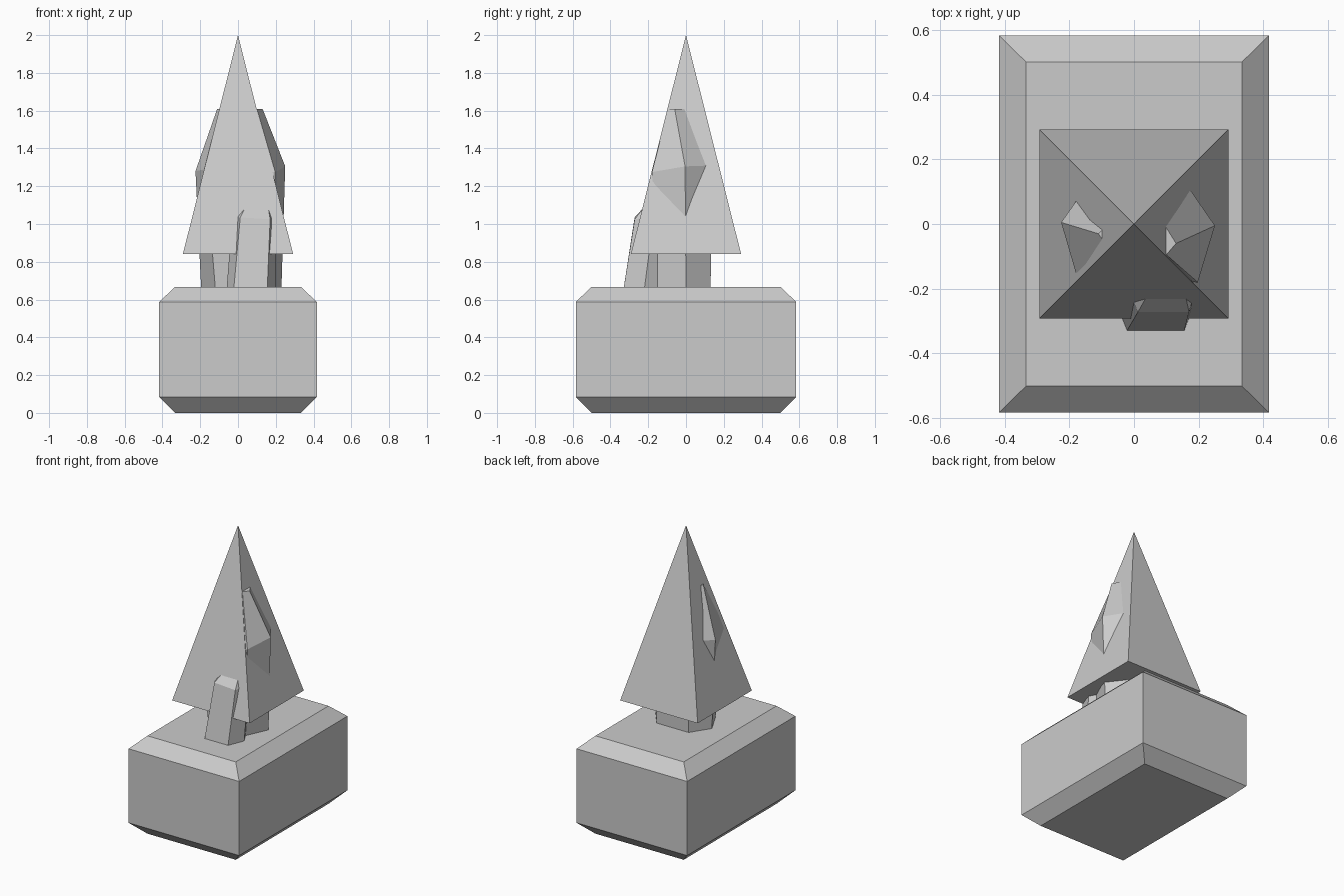
import bpy, bmesh

if "Cube" in bpy.data.objects:
    bpy.data.objects.remove(bpy.data.objects["Cube"])


def loft(name, rings):
    """Closed flat-faced solid skinned through matching rings of points."""
    bm = bmesh.new()
    loops = [[bm.verts.new(p) for p in ring] for ring in rings]
    n = len(loops[0])
    for a, b in zip(loops, loops[1:]):
        for i in range(n):
            j = (i + 1) % n
            bm.faces.new((a[i], a[j], b[j], b[i]))
    bm.faces.new(loops[0][::-1])
    bm.faces.new(loops[-1])
    bmesh.ops.recalc_face_normals(bm, faces=bm.faces)
    mesh = bpy.data.meshes.new(name)
    bm.to_mesh(mesh)
    bm.free()
    ob = bpy.data.objects.new(name, mesh)
    bpy.context.collection.objects.link(ob)
    return ob


def rect(hx, hy, z):
    return [(-hx, -hy, z), (hx, -hy, z), (hx, hy, z), (-hx, hy, z)]


def level(points, z):
    return [(x, y, z) for x, y in points]


# Chamfered base block
loft("base_block", [rect(.333, .5, 0), rect(.417, .583, .083),
                    rect(.417, .583, .588), rect(.333, .5, .667)])

# Four-sided spire
bpy.ops.mesh.primitive_cone_add(vertices=4, radius1=.292 * 2 ** .5, depth=1.16,
                                location=(0, 0, 1.42), rotation=(0, 0, .7853982))
bpy.context.object.name = "spire"

# Large six-sided crystal running up inside the spire
loft("large_crystal", [
    level([(.23, 0), (.16, -.155), (-.12, -.145), (-.195, 0), (-.11, .13), (.13, .13)], .66),
    [(.25, -.005, 1.305), (.197, -.18, 1.275), (-.172, -.177, 1.29),
     (-.225, .005, 1.28), (-.13, .14, 1.30), (.15, .14, 1.31)],
    level([(.13, -.06), (.10, -.095), (-.07, -.085), (-.11, -.03), (-.06, .02), (.08, .02)], 1.61)])

# Small crystal leaning against the front
loft("small_crystal", [
    level([(.20, -.22), (.155, -.33), (-.022, -.33), (-.06, -.235), (-.02, -.14), (.15, -.13)], .66),
    [(.20, -.17, 1.04), (.170, -.272, 1.025), (.012, -.272, 1.035),
     (-.03, -.17, 1.04), (.01, -.08, 1.05), (.165, -.075, 1.05)],
    level([(.185, -.16), (.160, -.226), (.038, -.226), (.0, -.16), (.03, -.11), (.155, -.11)], 1.085)])
